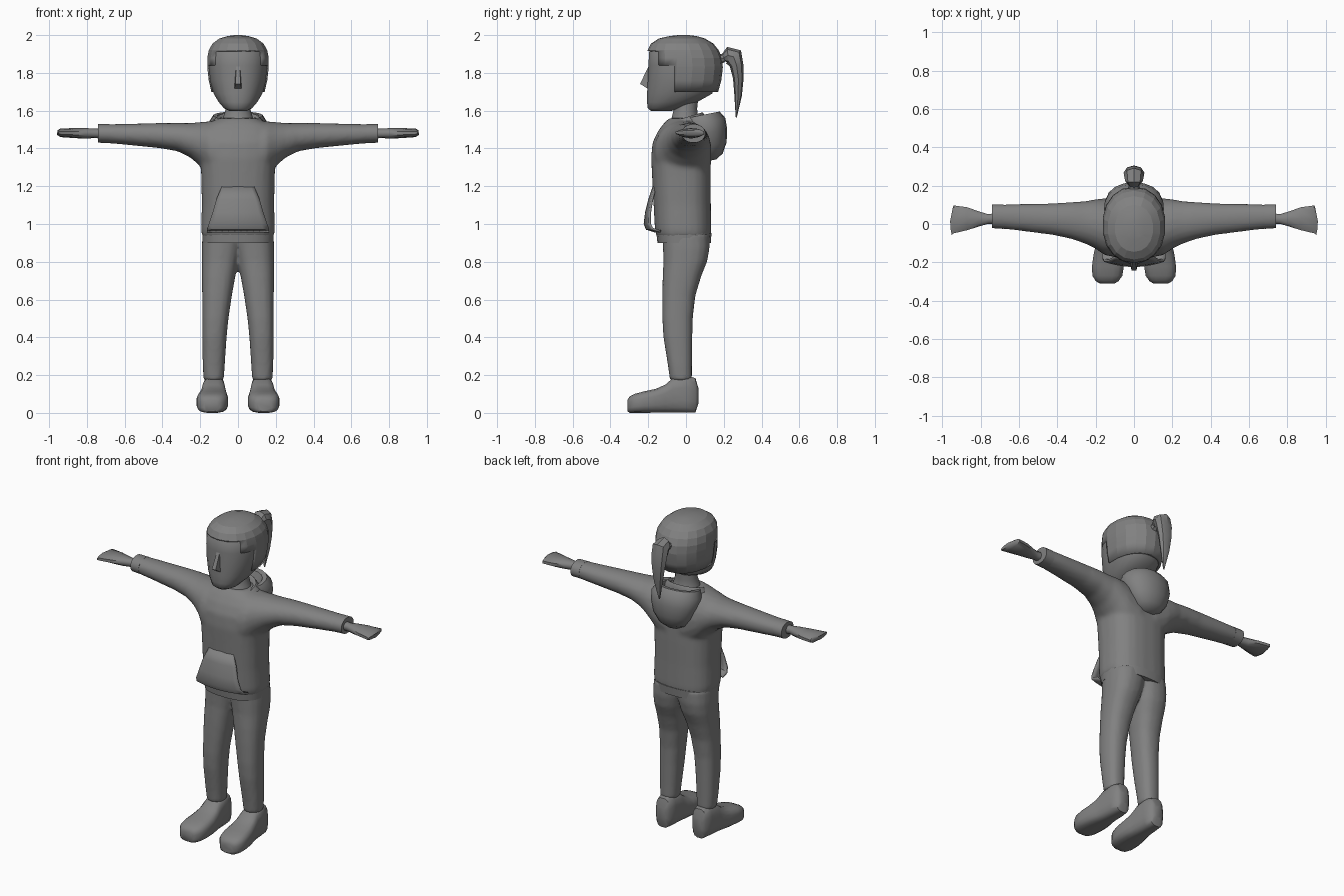
import bpy, bmesh, math
from mathutils import Vector

grey = bpy.data.materials.new("plain grey")
grey.diffuse_color = (0.22, 0.22, 0.22, 1)


def point(axis, t, a, b):
    return {"x": (t, a, b), "y": (a, t, b), "z": (a, b, t)}[axis]


def loft(bm, axis, rings, n=16, p=2.3, flip=1, tilt=0.0):
    """Skin rings (t, a0, a1, b0, b1) along an axis; a and b are the other two axes."""
    loops = []
    for t, a0, a1, b0, b1 in rings:
        loop = []
        for i in range(n):
            w = 2 * math.pi * (i + 0.5) / n
            c, s = math.cos(w), math.sin(w)
            a = (a0 + a1) / 2 + (a1 - a0) / 2 * math.copysign(abs(c) ** (2 / p), c)
            b = (b0 + b1) / 2 + (b1 - b0) / 2 * math.copysign(abs(s) ** (2 / p), s)
            v = Vector(point(axis, t, a, b))
            v.z += tilt * v.y
            v.x *= flip
            loop.append(bm.verts.new(v))
        loops.append(loop)
    for lo, hi in zip(loops, loops[1:]):
        for i in range(n):
            j = (i + 1) % n
            bm.faces.new((lo[i], lo[j], hi[j], hi[i]))
    bm.faces.new(loops[0])
    bm.faces.new(loops[-1])


def finish(bm, name, angle=50, fuse=0, solid=0):
    bmesh.ops.recalc_face_normals(bm, faces=bm.faces)
    me = bpy.data.meshes.new(name)
    bm.to_mesh(me)
    bm.free()
    ob = bpy.data.objects.new(name, me)
    bpy.context.collection.objects.link(ob)
    me.materials.append(grey)
    bpy.ops.object.select_all(action="DESELECT")
    ob.select_set(True)
    bpy.context.view_layer.objects.active = ob
    if angle:
        bpy.ops.object.shade_smooth_by_angle(angle=math.radians(angle))
    if solid:
        m = ob.modifiers.new("thickness", "SOLIDIFY")
        m.thickness, m.offset = solid, -1
    if fuse:
        m = ob.modifiers.new("fuse", "REMESH")
        m.mode, m.voxel_size, m.use_smooth_shade = "VOXEL", 0.012, True
        m = ob.modifiers.new("soften", "SMOOTH")
        m.factor, m.iterations = 0.5, fuse
    return ob


def sym(t, r, b0, b1):
    return (t, -r, r, b0, b1)


# sweater: torso and both sleeves fused into one soft form
bm = bmesh.new()
loft(bm, "z", [sym(0.93, .19, -.155, .132), sym(0.97, .196, -.165, .134), sym(1.1, .192, -.172, .132),
               sym(1.25, .195, -.18, .132), sym(1.35, .2, -.185, .13), sym(1.43, .205, -.178, .125),
               sym(1.49, .2, -.15, .105), sym(1.53, .17, -.12, .09), sym(1.56, .1, -.09, .08)], 24, 2.6)
for side in (1, -1):
    loft(bm, "x", [(.05, -.18, .135, 1.15, 1.54), (.15, -.165, .135, 1.24, 1.545), (.2, -.13, .13, 1.305, 1.54),
                   (.25, -.105, .12, 1.35, 1.535), (.32, -.08, .115, 1.385, 1.535), (.42, -.058, .108, 1.402, 1.535),
                   (.6, -.035, .105, 1.42, 1.53), (.735, -.02, .1, 1.432, 1.528)], 20, 2.1, side)
finish(bm, "sweater", fuse=6)

# sleeve ends and waist hem keep crisp rims
bm = bmesh.new()
for side in (1, -1):
    loft(bm, "x", [(.68, -.026, .102, 1.428, 1.529), (.74, -.022, .102, 1.43, 1.529)], 20, 2.1, side)
finish(bm, "sleeve_cuffs")
bm = bmesh.new()
loft(bm, "z", [sym(.9, .188, -.152, .132), sym(.952, .19, -.158, .136)], 24, 2.6)
finish(bm, "waist_hem")

# front pocket: curved panel, open at both sides
bm = bmesh.new()
rows = []
for z, hw, y in [(1.2, .085, -.176), (1.13, .115, -.2), (1.06, .135, -.217), (1.0, .155, -.224),
                 (.97, .165, -.212), (.955, .165, -.165)]:
    rows.append([bm.verts.new((hw * k / 5, y + 1.1 * (hw * k / 5) ** 2, z)) for k in range(-5, 6)])
for lo, hi in zip(rows, rows[1:]):
    for i in range(10):
        bm.faces.new((lo[i], hi[i], hi[i + 1], lo[i + 1]))
finish(bm, "front_pocket", solid=0.012)

# trousers: two legs fused at the hips
bm = bmesh.new()
for side in (1, -1):
    loft(bm, "z", [(.17, .075, .182, -.085, .032), (.25, .07, .187, -.096, .032), (.4, .06, .19, -.12, .034),
                   (.5, .05, .19, -.126, .036), (.62, .032, .19, -.126, .05), (.72, .014, .192, -.124, .08),
                   (.8, -.004, .193, -.12, .112), (.87, -.02, .193, -.122, .125), (.95, -.04, .188, -.125, .125)],
         18, 2.4, side)
finish(bm, "trousers", fuse=4)

# shoes: rounded toes pointing forward, ankle rising at the heel
bm = bmesh.new()
for side in (1, -1):
    loft(bm, "y", [(.066, .1, .155, .05, .13), (.05, .08, .175, -.0, .185), (.0, .07, .185, 0, .2),
                   (-.07, .066, .192, 0, .185), (-.11, .06, .2, 0, .15), (-.16, .053, .212, 0, .128),
                   (-.22, .052, .22, 0, .115), (-.27, .06, .218, 0, .102), (-.298, .08, .2, 0, .088),
                   (-.31, .1, .18, .008, .07)], 16, 3.2, side)
finish(bm, "shoes")

# hands: flat mitts that fan out towards slanted fingertips
bm = bmesh.new()
for side in (1, -1):
    loft(bm, "x", [(.71, .0, .06, 1.452, 1.505), (.76, .0, .052, 1.455, 1.505), (.81, -.015, .068, 1.452, 1.508),
                   (.87, -.035, .09, 1.455, 1.508), (.94, -.052, .1, 1.46, 1.505),
                   (.962, -.06, .09, 1.472, 1.495)], 10, 2.2, side)
for v in bm.verts:  # slant of the fingertips
    if abs(v.co.x) > .95:
        v.co.x -= math.copysign((v.co.y - .0) * .2, v.co.x)
finish(bm, "hands")

# neck
bm = bmesh.new()
loft(bm, "z", [sym(1.5, .1, -.1, .09), sym(1.57, .078, -.075, .065), sym(1.61, .066, -.065, .06),
               sym(1.7, .066, -.065, .07)], 16, 2)
finish(bm, "neck")

# head
bm = bmesh.new()
loft(bm, "z", [sym(1.598, .045, -.185, -.08), sym(1.612, .074, -.203, -.03), sym(1.645, .103, -.208, .06),
               sym(1.69, .13, -.208, .14), sym(1.76, .15, -.204, .172), sym(1.84, .158, -.201, .18),
               sym(1.91, .152, -.197, .17), sym(1.96, .11, -.15, .12), sym(1.98, .05, -.08, .05)], 20, 2.3)
finish(bm, "head")

# nose
bm = bmesh.new()
tip = [bm.verts.new(c) for c in [(-.013, -.243, 1.742), (.013, -.243, 1.742), (.022, -.19, 1.708),
                                 (-.022, -.19, 1.708), (-.01, -.196, 1.84), (.01, -.196, 1.84)]]
for f in [(0, 1, 5, 4), (0, 3, 2, 1), (1, 2, 5), (0, 4, 3), (2, 3, 4, 5)]:
    bm.faces.new([tip[i] for i in f])
finish(bm, "nose", angle=70)

# hair: faceted cap cut to a hairline with stepped sides
bm = bmesh.new()
loft(bm, "z", [sym(1.7, .143, -.2, .17), sym(1.76, .157, -.205, .187), sym(1.83, .165, -.205, .195),
               sym(1.88, .165, -.205, .19), sym(1.92, .157, -.203, .173), sym(1.955, .137, -.185, .145),
               sym(1.982, .1, -.145, .1), sym(1.995, .055, -.085, .055), sym(2.0, .02, -.04, .015)], 18, 2.15)
for co, no in [((0, -.06, 0), (0, 1, 0)), ((0, -.145, 0), (0, 1, 0)), ((0, 0, 1.84), (0, 0, 1)),
               ((0, 0, 1.915), (0, 0, 1))]:
    bmesh.ops.bisect_plane(bm, geom=bm.verts[:] + bm.edges[:] + bm.faces[:], plane_co=co, plane_no=no)
bare = []
for f in bm.faces:
    c = f.calc_center_median()
    if c.z < 1.701 or (c.z < 1.84 and c.y < -.06) or (c.z < 1.915 and c.y < -.145):
        bare.append(f)
bmesh.ops.delete(bm, geom=bare, context="FACES")
finish(bm, "hair_cap", angle=12, solid=0.025)

# ponytail: tapered sweep over (y, z, radius in plane, half width)
bm = bmesh.new()
path = [(.16, 1.865, .03, .03), (.2, 1.88, .022, .028), (.222, 1.893, .045, .045), (.252, 1.885, .052, .052),
        (.268, 1.84, .036, .054), (.277, 1.77, .028, .045), (.276, 1.68, .02, .03), (.266, 1.565, .003, .004)]
loops = []
for k, (y, z, r, w) in enumerate(path):
    a, b = path[max(k - 1, 0)], path[min(k + 1, len(path) - 1)]
    d = Vector((0, b[0] - a[0], b[1] - a[1])).normalized()
    up = Vector((0, -d.z, d.y))
    loops.append([bm.verts.new(Vector((w * math.cos(i * math.pi / 4), y, z)) + up * r * math.sin(i * math.pi / 4))
                  for i in range(8)])
for lo, hi in zip(loops, loops[1:]):
    for i in range(8):
        bm.faces.new((lo[i], lo[(i + 1) % 8], hi[(i + 1) % 8], hi[i]))
bm.faces.new(loops[0])
bm.faces.new(loops[-1])
finish(bm, "ponytail", angle=35)

# hood: hanging pouch with a hollow opening behind the neck
bm = bmesh.new()
loft(bm, "z", [sym(1.31, .035, .1, .16), sym(1.335, .085, .07, .195), sym(1.39, .125, .04, .215),
               sym(1.46, .15, 0, .218), sym(1.52, .155, -.03, .208), sym(1.56, .132, -.03, .178),
               sym(1.56, .11, -.02, .15), sym(1.51, .095, -.01, .13)], 18, 2.1, tilt=0.2)
finish(bm, "hood")

# collar: band sloping down to the throat
bm = bmesh.new()
loft(bm, "z", [sym(1.5, .16, -.13, .1), sym(1.545, .135, -.115, .1), sym(1.565, .112, -.1, .09),
               sym(1.56, .096, -.09, .08), sym(1.52, .08, -.075, .07)], 20, 2, tilt=0.3)
finish(bm, "collar")
